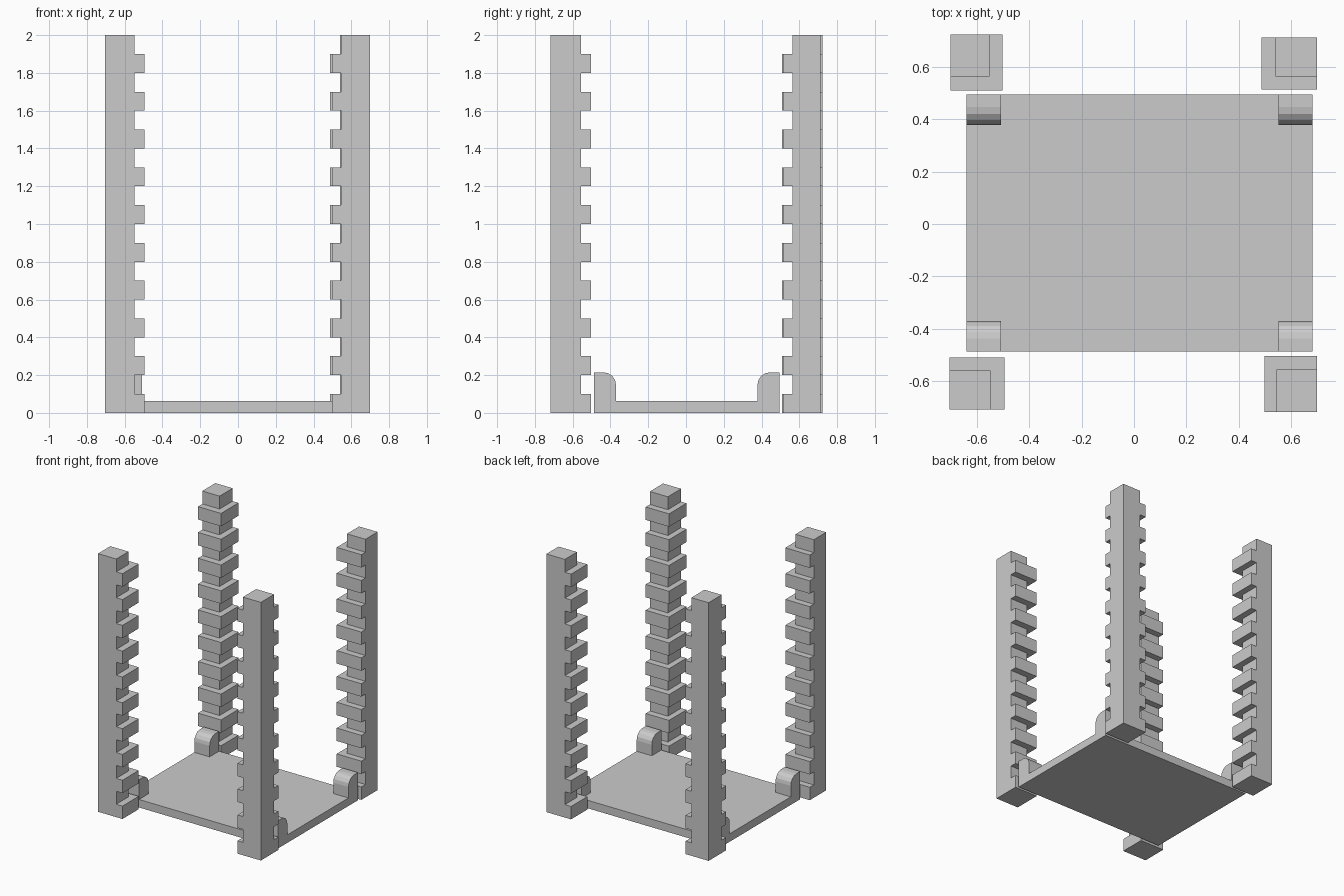
import bpy, bmesh, math

if "Cube" in bpy.data.objects:
    bpy.data.objects.remove(bpy.data.objects["Cube"])


def finish(name, bm):
    bmesh.ops.recalc_face_normals(bm, faces=bm.faces[:])
    mesh = bpy.data.meshes.new(name)
    bm.to_mesh(mesh)
    bm.free()
    obj = bpy.data.objects.new(name, mesh)
    bpy.context.collection.objects.link(obj)
    return obj


def notched_post(name, outer, core, tooth):
    """Post whose two inward faces step in and out every 0.1; outer faces are flat."""
    bm = bmesh.new()
    ox, oy = outer
    rings = []
    for i in range(20):
        ix, iy = tooth if i % 2 == 0 else core
        for z in (i * 0.1, (i + 1) * 0.1):
            rings.append([bm.verts.new(p) for p in ((ix, oy, z), (ix, iy, z), (ox, iy, z))])
    low, high = bm.verts.new((ox, oy, 0)), bm.verts.new((ox, oy, 2))
    # notched inner faces and ledges
    for a, b in zip(rings, rings[1:]):
        for k in (0, 1):
            bm.faces.new((a[k], a[k + 1], b[k + 1], b[k]))
    # flat outer faces and end caps
    for k in (0, 2):
        bm.faces.new([low] + [r[k] for r in rings] + [high])
    bm.faces.new([low] + rings[0])
    bm.faces.new([high] + rings[-1])
    return finish(name, bm)


def extrude_x(name, profile, x0, x1):
    """Extrude a (y, z) profile along x."""
    bm = bmesh.new()
    face = bm.faces.new([bm.verts.new((x0, y, z)) for y, z in profile])
    new = bmesh.ops.extrude_face_region(bm, geom=[face], use_keep_orig=True)["geom"]
    bmesh.ops.translate(bm, vec=(x1 - x0, 0, 0),
                        verts=[v for v in new if isinstance(v, bmesh.types.BMVert)])
    return finish(name, bm)


# Four corner posts: outer corner, core inner corner, tooth inner corner
notched_post("back_left_post", (-0.70, 0.723), (-0.552, 0.563), (-0.502, 0.509))
notched_post("back_right_post", (0.698, 0.712), (0.54, 0.563), (0.487, 0.513))
notched_post("front_left_post", (-0.704, -0.709), (-0.547, -0.559), (-0.494, -0.51))
notched_post("front_right_post", (0.698, -0.717), (0.544, -0.555), (0.498, -0.503))

# Base plate
Y0, Y1, T, H = -0.486, 0.494, 0.062, 0.215
extrude_x("base_plate", [(Y0, 0), (Y1, 0), (Y1, T), (Y0, T)], -0.639, 0.682)

# Rounded corner lugs standing on the plate
R, DEPTH, STEPS = 0.068, 0.116, 4
for row, edge, inward in (("front", Y0, 1), ("back", Y1, -1)):
    inner = edge + inward * DEPTH
    arc = [(inner - inward * R * (1 - math.cos(a)), H - R + R * math.sin(a))
           for a in (i * math.pi / 2 / STEPS for i in range(STEPS + 1))]
    profile = [(edge, T), (inner, T)] + arc + [(edge, H)]
    for side, x0, x1 in (("left", -0.639, -0.508), ("right", 0.552, 0.682)):
        extrude_x(f"{row}_{side}_lug", profile, x0, x1)
